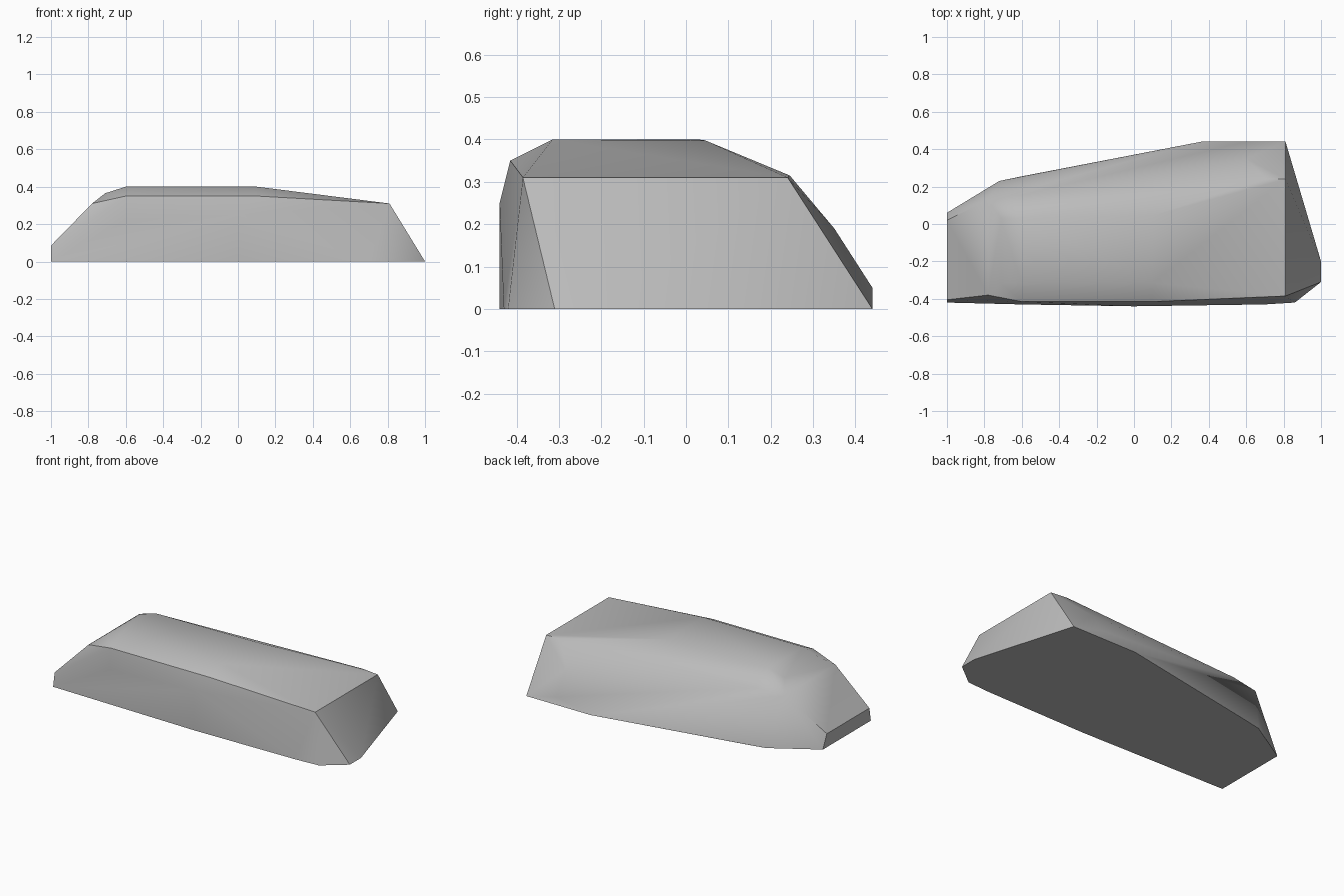
import bpy
import bmesh
import math

cube = bpy.data.objects.get("Cube")
if cube:
    bpy.data.objects.remove(cube, do_unlink=True)

# Single stone colour
stone = bpy.data.materials.new("stone grey")
stone.use_nodes = True
grey = (0.5, 0.5, 0.5, 1)
stone.diffuse_color = grey
stone.node_tree.nodes["Principled BSDF"].inputs["Base Color"].default_value = grey

# Guide lines running along the boulder, each a few corner points
ground_outline = [(-1, .06, 0), (-.72, .23, 0), (-.6, .255, 0), (.36, .44, 0),
                  (.81, .44, 0), (1, -.2, 0), (1, -.31, 0), (.86, -.42, 0),
                  (.7, -.43, 0), (0, -.44, 0), (-1, -.42, 0)]
front_bulge = [(-.6, -.43, .22), (0, -.44, .25)]
front_ridge = [(-1, -.405, .085), (-.78, -.38, .31), (-.6, -.415, .35),
               (.1, -.415, .35), (.81, -.385, .31)]
crown_front = [(-.71, -.315, .365), (-.6, -.315, .4), (.1, -.315, .4)]
crown_back = [(-.71, .03, .365), (-.6, .03, .4), (.1, .045, .398)]
back_shoulder = [(-1, .02, .085), (-.78, .13, .31), (-.6, .155, .32),
                 (.7, .245, .315), (.81, .24, .31)]
back_foot = [(.6, .44, .05), (.6, .35, .19)]

# Skin the guide lines as one faceted boulder
bm = bmesh.new()
for line in (ground_outline, front_bulge, front_ridge, crown_front,
             crown_back, back_shoulder, back_foot):
    for point in line:
        bm.verts.new(point)
hull = bmesh.ops.convex_hull(bm, input=bm.verts)
loose = {g for g in hull["geom_interior"] + hull["geom_unused"]
         if isinstance(g, bmesh.types.BMVert)}
bmesh.ops.delete(bm, geom=list(loose), context="VERTS")
bmesh.ops.dissolve_limit(bm, angle_limit=math.radians(1),
                         verts=bm.verts, edges=bm.edges)
bmesh.ops.recalc_face_normals(bm, faces=bm.faces)

mesh = bpy.data.meshes.new("boulder")
bm.to_mesh(mesh)
bm.free()
mesh.materials.append(stone)
boulder = bpy.data.objects.new("boulder", mesh)
bpy.context.collection.objects.link(boulder)

# Soft facets with crisp ridges
bpy.ops.object.select_all(action="DESELECT")
boulder.select_set(True)
bpy.context.view_layer.objects.active = boulder
bpy.ops.object.shade_smooth_by_angle(angle=math.radians(35))
